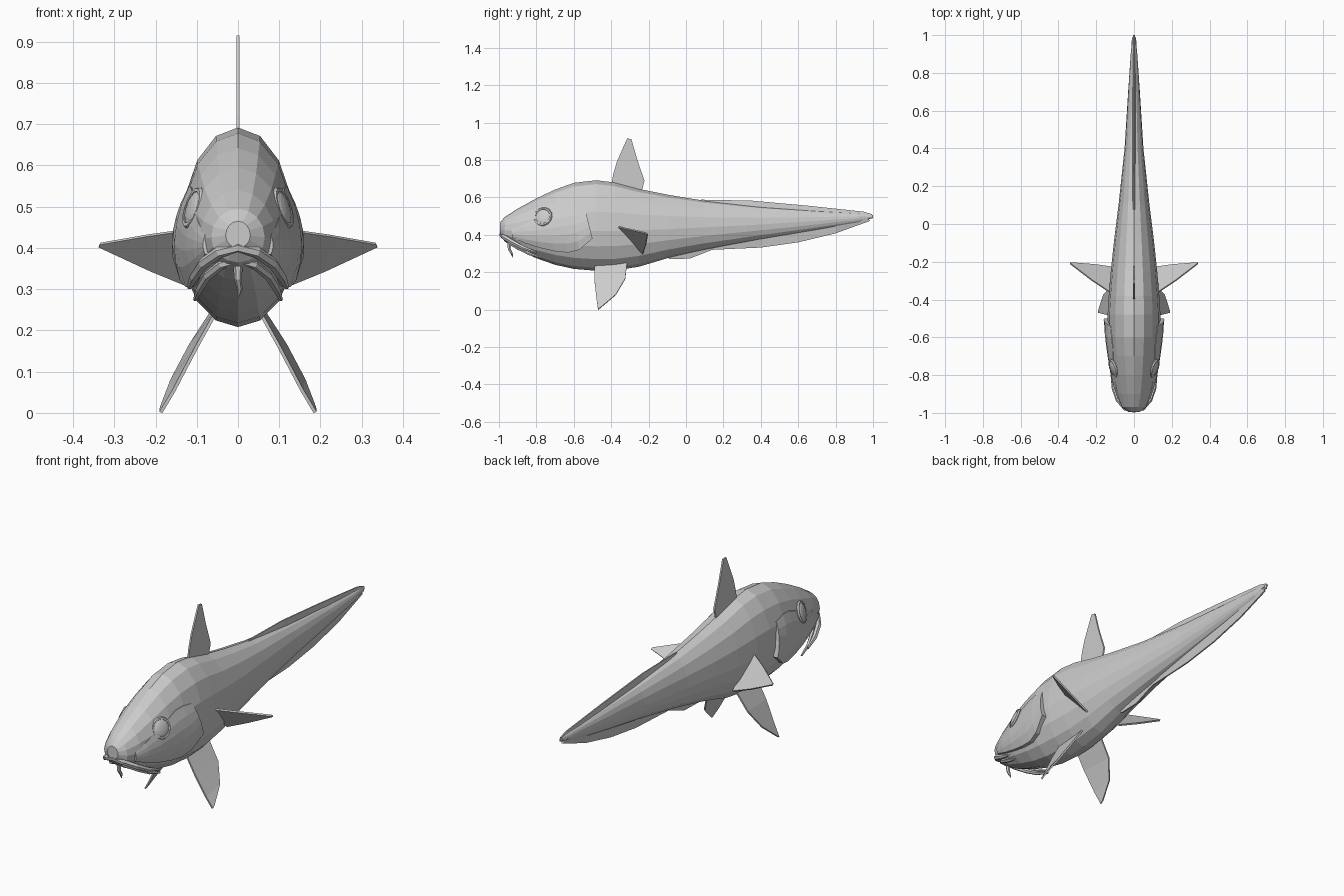
import bpy, bmesh, math
from mathutils import Vector

if "Cube" in bpy.data.objects:
    bpy.data.objects.remove(bpy.data.objects["Cube"])

grey = bpy.data.materials.new("plain_grey")
grey.diffuse_color = (0.6, 0.6, 0.6, 1)
grey.use_nodes = True
grey.node_tree.nodes["Principled BSDF"].inputs["Base Color"].default_value = grey.diffuse_color


def loft(name, rings):
    """Closed skin through a list of equal-length rings."""
    bm = bmesh.new()
    rows = [[bm.verts.new(p) for p in r] for r in rings]
    n = len(rows[0])
    for a, b in zip(rows, rows[1:]):
        for i in range(n):
            j = (i + 1) % n
            bm.faces.new((a[i], a[j], b[j], b[i]))
    bm.faces.new(rows[0])
    bm.faces.new(rows[-1])
    bmesh.ops.recalc_face_normals(bm, faces=bm.faces)
    me = bpy.data.meshes.new(name)
    bm.to_mesh(me)
    bm.free()
    me.materials.append(grey)
    ob = bpy.data.objects.new(name, me)
    bpy.context.collection.objects.link(ob)
    return ob


def blade(name, lead, trail, thick, taper=1.0, side=1):
    """Thin fin spanning two edge lines."""
    lead = [Vector((p[0] * side, p[1], p[2])) for p in lead]
    trail = [Vector((p[0] * side, p[1], p[2])) for p in trail]
    n = (trail[0] - lead[0]).cross(lead[1] - lead[0]).normalized() * thick
    return loft(name, [(a + n, b + n * taper, b - n * taper, a - n)
                       for a, b in zip(lead, trail)])


def tube(name, pts, radii, sides=6):
    """Tapered tube along a path."""
    pts = [Vector(p) for p in pts]
    rings = []
    for i, p in enumerate(pts):
        d = (pts[min(i + 1, len(pts) - 1)] - pts[max(i - 1, 0)]).normalized()
        u = d.cross(Vector((0, 0.3, 1)) if abs(d.z) < 0.8 else Vector((0, 1, 0))).normalized()
        v = d.cross(u)
        rings.append([p + radii[i] * (math.cos(t) * u + math.sin(t) * v)
                      for t in (k * math.tau / sides for k in range(sides))])
    return loft(name, rings)


# Body stations: y, belly z, back z, half width, z of widest point
BODY = [(-.995, .40, .465, .03, .43), (-.97, .365, .495, .065, .425),
        (-.9, .32, .54, .092, .42), (-.8, .275, .595, .115, .42),
        (-.7, .24, .642, .128, .42), (-.6, .218, .678, .138, .42),
        (-.48, .208, .692, .14, .42), (-.38, .21, .68, .134, .42),
        (-.25, .23, .645, .123, .425), (-.1, .275, .615, .107, .43),
        (.1, .32, .582, .082, .44), (.4, .375, .55, .05, .455),
        (.7, .425, .528, .031, .475), (.92, .465, .515, .016, .49),
        (1, .49, .507, .004, .5)]


def station(y):
    for a, b in zip(BODY, BODY[1:]):
        if y <= b[0]:
            f = max(0, (y - a[0]) / (b[0] - a[0]))
            return [p + (q - p) * f for p, q in zip(a, b)]


def skin_x(y, z):
    """Half width of the body at a given length and height."""
    _, bot, top, hw, zm = station(y)
    u = (z - zm) / (top - zm if z > zm else zm - bot)
    return hw * math.sqrt(max(0, 1 - u * u))


# Body
rings = []
for y, bot, top, hw, zm in BODY:
    ring = []
    for k in range(16):
        t = k * math.tau / 16
        c = math.cos(t)
        ring.append((hw * math.sin(t), y, zm + c * (top - zm if c > 0 else zm - bot)))
    rings.append(ring)
loft("body", rings)

# Cheek and gill cover: y, lower z, upper z
COVER = [(-.93, .385, .43), (-.86, .355, .46), (-.78, .33, .49), (-.7, .312, .52),
         (-.63, .305, .545), (-.57, .32, .55), (-.5, .38, .54)]

for s, tag in ((1, "right"), (-1, "left")):
    rings = []
    for i, (y, lo, up) in enumerate(COVER):
        lift = .008 + .014 * i / (len(COVER) - 1)
        inner, outer = [], []
        for k in range(6):
            v = k / 5
            z = lo + (up - lo) * v
            yy = y - .04 * v * i / (len(COVER) - 1)
            x = skin_x(yy, z)
            outer.append((s * (x + lift * (1 - v ** 2)), yy, z))
            inner.append((s * (x - .02), yy, z))
        rings.append(outer + inner[::-1])
    loft("gill_cover_" + tag, rings)

    # Eye: raised rim around a shallow dome
    normal = Vector((.87 * s, -.3, .3)).normalized()
    rot = normal.to_track_quat('Z', 'Y').to_euler()
    spot = Vector((s * .108, -.765, .497))
    bpy.ops.mesh.primitive_torus_add(major_segments=14, minor_segments=6, major_radius=.045,
                                     minor_radius=.008, location=spot, rotation=rot)
    bpy.context.object.name = "eye_rim_" + tag
    bpy.context.object.data.materials.append(grey)
    bpy.ops.mesh.primitive_uv_sphere_add(segments=14, ring_count=8, radius=.043,
                                         location=spot, rotation=rot)
    eye = bpy.context.object
    eye.name = "eye_" + tag
    eye.scale = (1, 1, .3)
    eye.data.materials.append(grey)

    # Pectoral fin
    blade("pectoral_fin_" + tag,
          [(.10, -.38, .447), (.22, -.30, .43), (.335, -.212, .41)],
          [(.10, -.23, .30), (.21, -.215, .345), (.337, -.205, .404)], .004, 1, s)

    # Pelvic fin
    blade("pelvic_fin_" + tag,
          [(.05, -.49, .25), (.10, -.49, .16), (.155, -.478, .055), (.187, -.47, .001)],
          [(.06, -.315, .25), (.115, -.325, .165), (.16, -.375, .08), (.186, -.455, .012)],
          .004, 1, s)

# Dorsal fin
blade("dorsal_fin",
      [(0, -.40, .66), (0, -.39, .72), (0, -.37, .79), (0, -.315, .915)],
      [(0, -.235, .64), (0, -.222, .69), (0, -.26, .80), (0, -.292, .912)], .004)

# Long low fins along the tail
blade("tail_ridge_fin",
      [(0, .06, .57), (0, .35, .53), (0, .65, .51), (0, .92, .49), (0, .985, .49)],
      [(0, .08, .588), (0, .35, .583), (0, .65, .556), (0, .95, .524), (0, .995, .51)],
      .010, .3)
blade("anal_fin",
      [(0, -.12, .30), (0, .03, .33), (0, .15, .35), (0, .42, .40), (0, .6, .43),
       (0, .8, .46), (0, .97, .49)],
      [(0, -.09, .27), (0, .02, .273), (0, .14, .32), (0, .4, .332), (0, .6, .36),
       (0, .8, .408), (0, .985, .475)], .012, .3)

# Downturned lips
half = [(.118, -.8, .305), (.106, -.87, .33), (.084, -.93, .362), (.045, -.975, .39)]
path = half + [(0, -.985, .402)] + [(-x, y, z) for x, y, z in half[::-1]]
r = [.006, .012, .014, .014, .014]
tube("upper_lip", path, r + r[-2::-1])
tube("lower_lip", [(x * .88, y + .03, z - .03) for x, y, z in path],
     [q * .8 for q in r + r[-2::-1]])

# Chin barbel
tube("chin_barbel", [(0, -.945, .36), (0, -.945, .325), (.004, -.932, .30), (0, -.925, .28)],
     [.012, .009, .007, .002])
